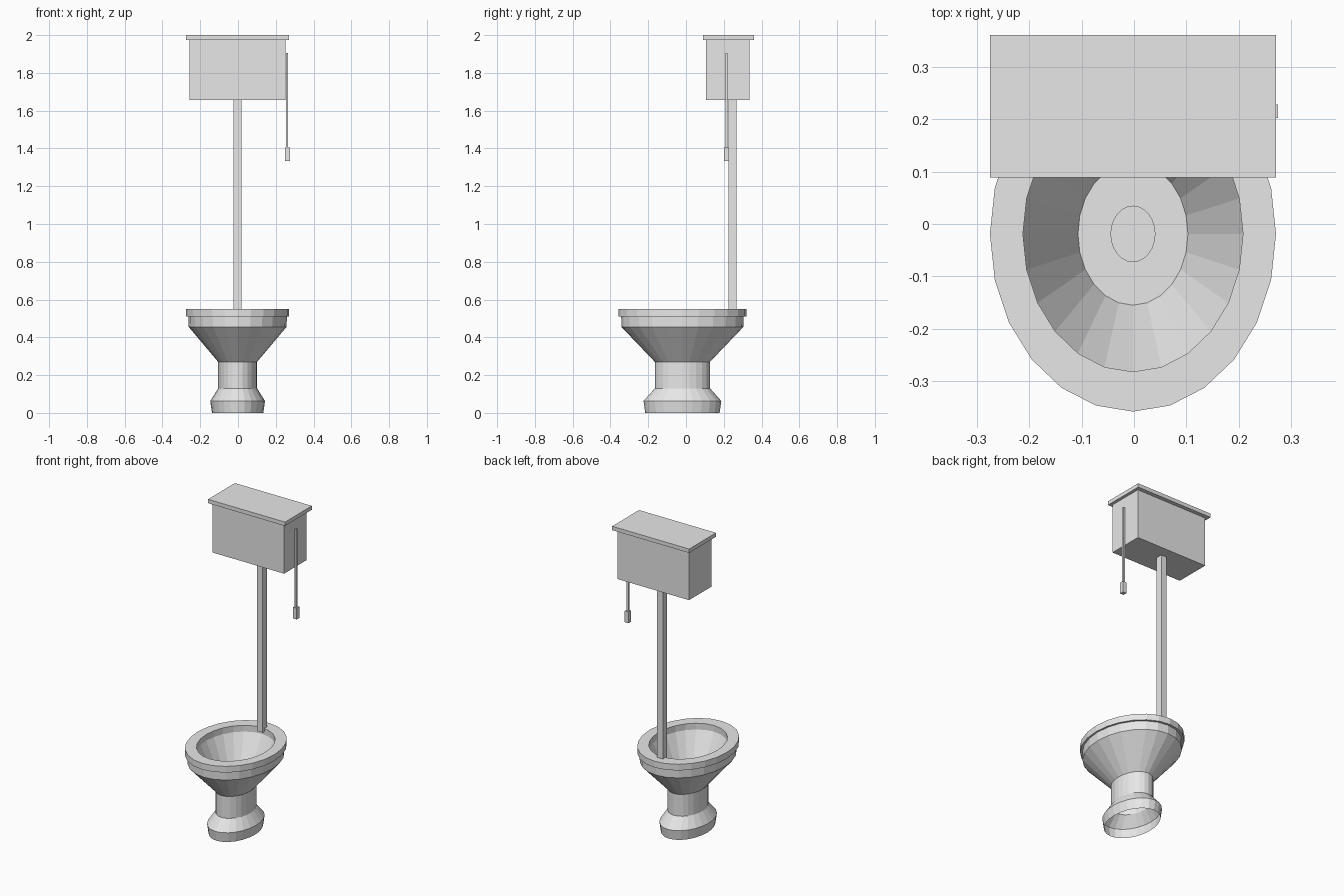
import bpy, bmesh, math

cube = bpy.data.objects.get("Cube")
if cube:
    bpy.data.objects.remove(cube, do_unlink=True)

SIDES = 24
CX, CY = -0.002, -0.019      # centre of the bowl

# One plain material for everything
grey = bpy.data.materials.new("light_grey")
grey.use_nodes = True
colour = (0.8, 0.8, 0.8, 1)
grey.diffuse_color = colour
grey.node_tree.nodes["Principled BSDF"].inputs["Base Color"].default_value = colour


def finish(name, bm):
    mesh = bpy.data.meshes.new(name)
    bm.to_mesh(mesh)
    bm.free()
    mesh.materials.append(grey)
    obj = bpy.data.objects.new(name, mesh)
    bpy.context.scene.collection.objects.link(obj)
    return obj


def oval_loft(name, rings, closed=False, cap=False):
    """Skin oval rings given as (x radius, y radius, height)."""
    bm = bmesh.new()
    loops = []
    for rx, ry, z in rings:
        angles = [math.tau * i / SIDES for i in range(SIDES)]
        loops.append([bm.verts.new((CX + rx * math.cos(a), CY + ry * math.sin(a), z))
                      for a in angles])
    pairs = list(zip(loops, loops[1:]))
    if closed:
        pairs.append((loops[-1], loops[0]))
    for low, high in pairs:
        for i in range(SIDES):
            j = (i + 1) % SIDES
            bm.faces.new((low[i], low[j], high[j], high[i]))
    if cap:
        bm.faces.new(loops[-1])
    return finish(name, bm)


def box(name, x, y, z):
    """Box from (min, max) ranges on each axis."""
    bm = bmesh.new()
    bmesh.ops.create_cube(bm, size=1)
    for v in bm.verts:
        v.co = [sum(r) / 2 + c * (r[1] - r[0]) for c, r in zip(v.co, (x, y, z))]
    return finish(name, bm)


# Foot, pedestal and bowl: up the outside, over the rim, down to the drain
oval_loft("bowl_and_pedestal", [
    (0.136, 0.197, 0.0),
    (0.145, 0.206, 0.063),
    (0.103, 0.146, 0.13),
    (0.103, 0.146, 0.27),
    (0.259, 0.323, 0.455),
    (0.261, 0.324, 0.51),
    (0.21, 0.263, 0.51),
    (0.105, 0.136, 0.28),
    (0.042, 0.053, 0.28),
    (0.042, 0.053, 0.25),
], cap=True)

# Seat ring
oval_loft("seat", [
    (0.273, 0.339, 0.51),
    (0.273, 0.339, 0.55),
    (0.21, 0.263, 0.55),
    (0.21, 0.263, 0.51),
], closed=True)

# Flush pipe
box("flush_pipe", (-0.023, 0.018), (0.225, 0.267), (0.53, 1.66))

# High cistern with lid
box("cistern", (-0.256, 0.252), (0.107, 0.335), (1.657, 1.975))
box("cistern_lid", (-0.275, 0.271), (0.089, 0.361), (1.975, 2.0))

# Pull rod and handle on the model's left
box("pull_rod", (0.254, 0.266), (0.208, 0.221), (1.40, 1.905))
box("pull_handle", (0.249, 0.275), (0.202, 0.228), (1.333, 1.405))
